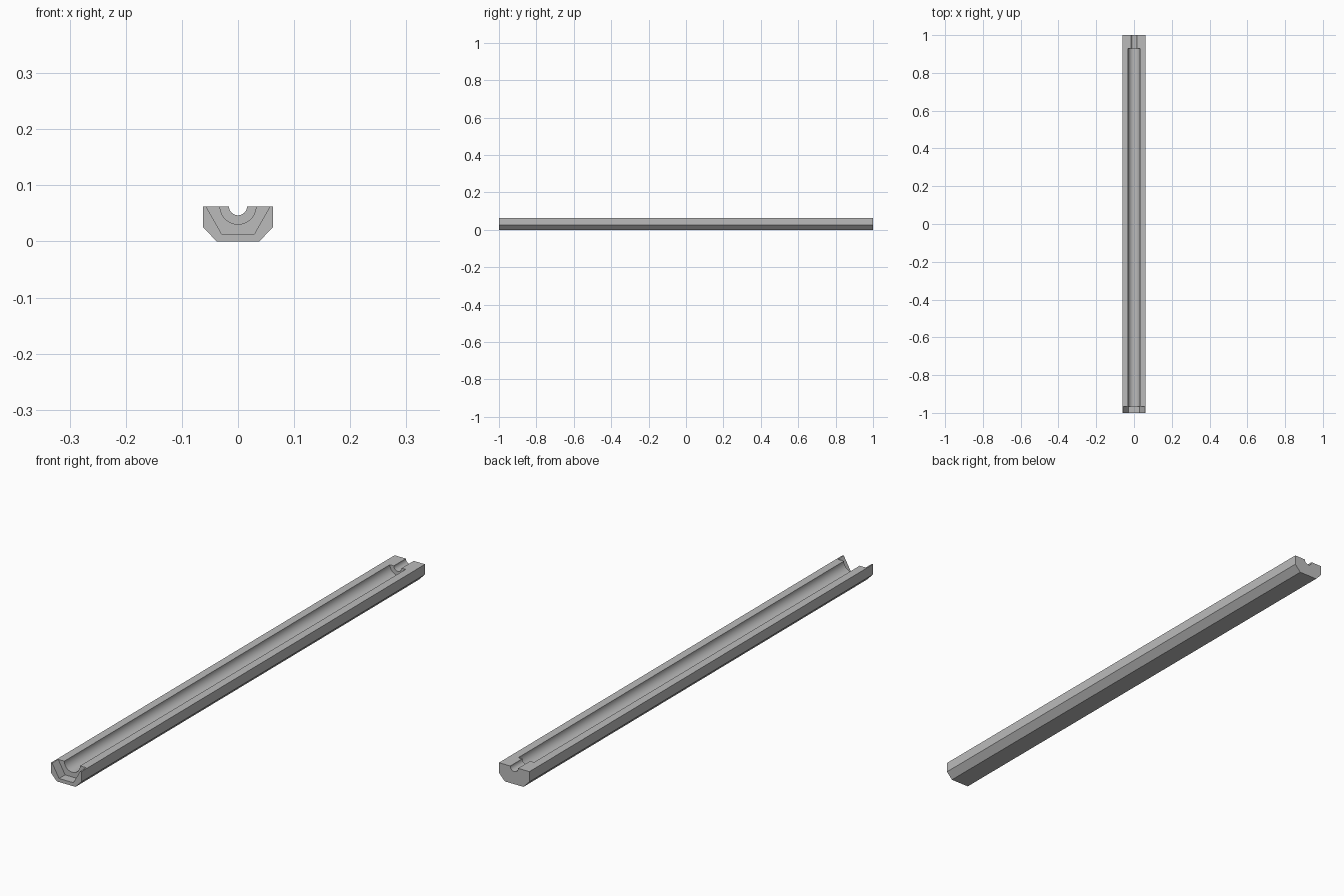
import bpy, bmesh, math

cube = bpy.data.objects.get("Cube")
if cube:
    bpy.data.objects.remove(cube, do_unlink=True)

TOP = 0.0625
ABOVE = 0.1   # cutters rise past the top face

grey = bpy.data.materials.new("plain grey")
grey.use_nodes = True
colour = (0.5, 0.5, 0.5, 1)
grey.diffuse_color = colour
grey.node_tree.nodes["Principled BSDF"].inputs["Base Color"].default_value = colour


def prism(name, profile, y0, y1):
    """Extrude an (x, z) profile along y."""
    bm = bmesh.new()
    face = bm.faces.new([bm.verts.new((x, y0, z)) for x, z in profile])
    ext = bmesh.ops.extrude_face_region(bm, geom=[face])
    verts = [v for v in ext["geom"] if isinstance(v, bmesh.types.BMVert)]
    bmesh.ops.translate(bm, verts=verts, vec=(0, y1 - y0, 0))
    bmesh.ops.recalc_face_normals(bm, faces=bm.faces)
    mesh = bpy.data.meshes.new(name)
    bm.to_mesh(mesh)
    bm.free()
    mesh.materials.append(grey)
    obj = bpy.data.objects.new(name, mesh)
    bpy.context.collection.objects.link(obj)
    return obj


def mirrored(half):
    return half + [(-x, z) for x, z in reversed(half)]


def trough(radius, steps=24):
    """Half-round profile, open upward."""
    arc = [(radius * math.cos(math.pi * i / steps),
            TOP - radius * math.sin(math.pi * i / steps)) for i in range(steps + 1)]
    return [(radius, ABOVE)] + arc + [(-radius, ABOVE)]


# Bar with bevelled underside
rail = prism("channel_bar", mirrored([(0.062, TOP), (0.062, 0.025), (0.038, 0)]), -1, 1)

# Flared mouth at the front, long round channel, narrow groove at the back
slope = (0.057 - 0.029) / (TOP - 0.013)
mouth = mirrored([(0.057 + slope * (ABOVE - TOP), ABOVE), (0.029, 0.013)])
cutters = [
    prism("mouth_cutter", mouth, -1.1, -0.965),
    prism("channel_cutter", trough(0.032), -1.05, 0.93),
    prism("groove_cutter", trough(0.016), 0.8, 1.1),
]

bpy.ops.object.select_all(action="DESELECT")
rail.select_set(True)
bpy.context.view_layer.objects.active = rail
for cutter in cutters:
    mod = rail.modifiers.new(cutter.name, "BOOLEAN")
    mod.operation = "DIFFERENCE"
    mod.solver = "EXACT"
    mod.object = cutter
    bpy.ops.object.modifier_apply(modifier=mod.name)
    bpy.data.objects.remove(cutter, do_unlink=True)

bpy.ops.object.shade_smooth_by_angle(angle=math.radians(30))
